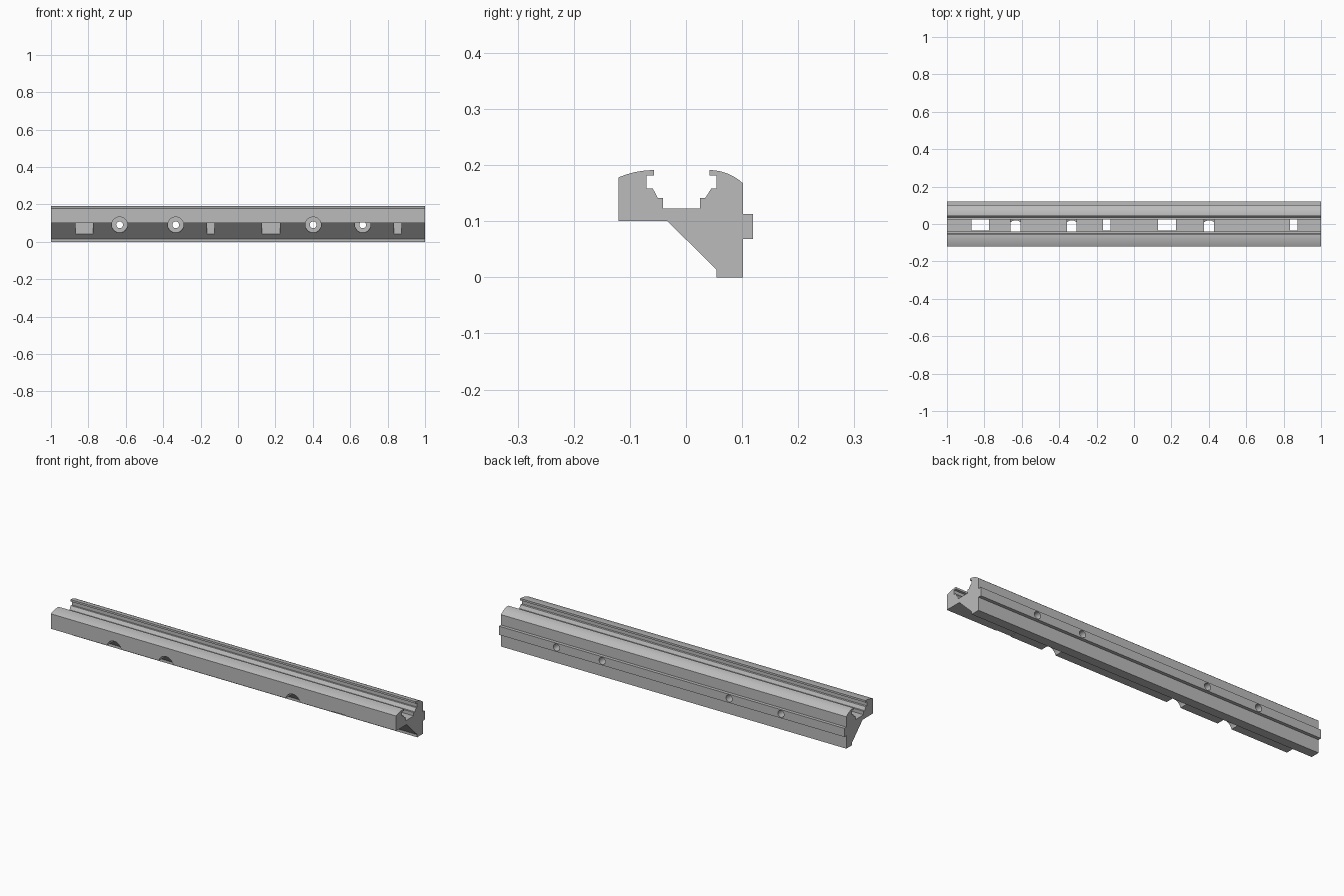
import bpy
import bmesh
import math
from mathutils import Matrix, Vector

cube = bpy.data.objects.get("Cube")
if cube:
    bpy.data.objects.remove(cube)

# Single grey material
grey = bpy.data.materials.new("plain grey")
grey.use_nodes = True
colour = (0.5, 0.5, 0.5, 1)
grey.diffuse_color = colour
grey.node_tree.nodes["Principled BSDF"].inputs["Base Color"].default_value = colour

HALF = 1.0
BACK, FLOOR, UNDER = 0.102, 0.123, 0.1
BORE_Z, BORE_R, BORE_END = 0.0905, 0.042, 0.025


def crown(radius, y_flat, y_outer, steps=10):
    """Points of a rounded shoulder, level at y_flat and falling to y_outer."""
    pts = []
    for i in range(steps + 1):
        d = (y_outer - y_flat) * i / steps
        pts.append((y_flat + d, 0.191 - radius + math.sqrt(radius ** 2 - d ** 2)))
    return pts


def prism(name, outline, x0, x1):
    """Extrude a (y, z) outline along x."""
    bm = bmesh.new()
    face = bm.faces.new([bm.verts.new((x0, y, z)) for y, z in outline])
    new = bmesh.ops.extrude_face_region(bm, geom=[face])["geom"]
    moved = [v for v in new if isinstance(v, bmesh.types.BMVert)]
    bmesh.ops.translate(bm, verts=moved, vec=Vector((x1 - x0, 0, 0)))
    bmesh.ops.recalc_face_normals(bm, faces=bm.faces)
    return finish(name, bm)


def finish(name, bm):
    mesh = bpy.data.meshes.new(name)
    bm.to_mesh(mesh)
    bm.free()
    mesh.materials.append(grey)
    obj = bpy.data.objects.new(name, mesh)
    bpy.context.collection.objects.link(obj)
    return obj


def bore(name, x, radius, y0, y1, top=None):
    """Cylinder along y, optionally cut flat at a height."""
    bm = bmesh.new()
    place = Matrix.Translation((x, (y0 + y1) / 2, BORE_Z)) @ Matrix.Rotation(math.pi / 2, 4, "X")
    bmesh.ops.create_cone(bm, cap_ends=True, segments=40, radius1=radius,
                          radius2=radius, depth=y1 - y0, matrix=place)
    if top:
        bmesh.ops.bisect_plane(bm, geom=bm.verts[:] + bm.edges[:] + bm.faces[:],
                               plane_co=(0, 0, top), plane_no=(0, 0, 1), clear_outer=True)
        bmesh.ops.holes_fill(bm, edges=[e for e in bm.edges if e.is_boundary])
        bmesh.ops.recalc_face_normals(bm, faces=bm.faces)
    return finish(name, bm)


def carve(target, cutter):
    cutter.hide_render = True
    mod = target.modifiers.new("cut", "BOOLEAN")
    mod.operation = "DIFFERENCE"
    mod.solver = "EXACT"
    mod.object = cutter
    bpy.context.view_layer.objects.active = target
    bpy.ops.object.modifier_apply(modifier=mod.name)
    bpy.data.objects.remove(cutter)


# Rail section: front lip, stepped channel, rear lip, tongue, foot and slope
front_lip = crown(0.16, -0.057, -0.12)[::-1]
channel = [(-0.057, 0.181), (-0.07, 0.181), (-0.07, 0.158), (-0.059, 0.158),
           (-0.05, 0.141), (-0.041, 0.141), (-0.041, FLOOR), (0.025, FLOOR),
           (0.025, 0.141), (0.034, 0.141), (0.045, 0.158), (0.054, 0.158),
           (0.054, 0.181), (0.042, 0.181)]
rear_lip = crown(0.087, 0.042, BACK)
tongue = [(BACK, 0.113), (0.119, 0.113), (0.119, 0.068), (BACK, 0.068)]
foot = [(BACK, 0), (0.054, 0), (0.054, 0.014), (-0.033, UNDER), (-0.12, UNDER)]
rail = prism("rail", front_lip + channel + rear_lip + tongue + foot, -HALF, HALF)

# Counterbored screw holes; the last one stays beneath the channel
for x, top in ((-0.633, None), (-0.333, None), (0.402, None), (0.667, UNDER + 0.003)):
    carve(rail, bore("counterbore", x, BORE_R, -0.15, BORE_END, top))
    carve(rail, bore("screw_hole", x, 0.018, -0.01, 0.15))

# Slots through the channel floor, two wide and two narrow
for x, width in ((-0.822, 0.095), (-0.145, 0.04), (0.177, 0.095), (0.855, 0.04)):
    outline = [(-0.034, 0.01), (0.0249, 0.01), (0.0249, 0.135), (-0.034, 0.135)]
    carve(rail, prism("slot", outline, x - width / 2, x + width / 2))

# Smooth crowns and bores, sharp corners
bpy.ops.object.select_all(action="DESELECT")
rail.select_set(True)
bpy.context.view_layer.objects.active = rail
bpy.ops.object.shade_smooth_by_angle(angle=math.radians(25))
